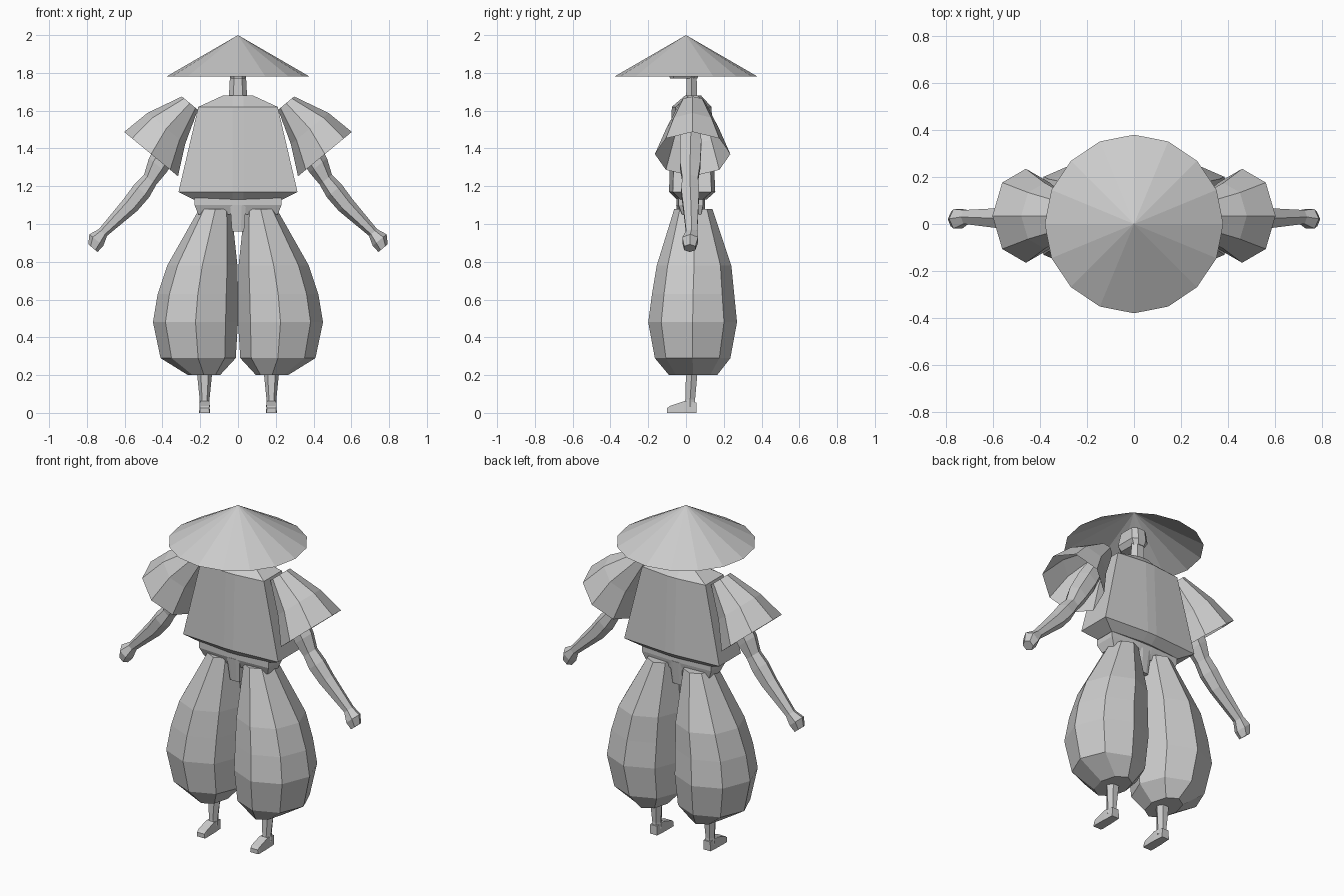
import bpy, bmesh, math
from mathutils import Vector

if "Cube" in bpy.data.objects:
    bpy.data.objects.remove(bpy.data.objects["Cube"])

grey = bpy.data.materials.new("plain grey")
grey.diffuse_color = (0.6, 0.6, 0.6, 1)
grey.use_nodes = True
grey.node_tree.nodes["Principled BSDF"].inputs["Base Color"].default_value = grey.diffuse_color


def loft(name, rings, caps=(True, True)):
    """Skin a list of equal-length point rings into one flat-shaded part."""
    bm = bmesh.new()
    loops = [[bm.verts.new(p) for p in r] for r in rings]
    n = len(loops[0])
    for a, b in zip(loops, loops[1:]):
        for i in range(n):
            j = (i + 1) % n
            bm.faces.new((a[i], a[j], b[j], b[i]))
    for cap, loop in zip(caps, (loops[0], loops[-1])):
        if cap:
            bm.faces.new(loop)
    bmesh.ops.remove_doubles(bm, verts=bm.verts, dist=1e-5)
    bmesh.ops.recalc_face_normals(bm, faces=bm.faces)
    me = bpy.data.meshes.new(name)
    bm.to_mesh(me)
    bm.free()
    me.materials.append(grey)
    ob = bpy.data.objects.new(name, me)
    bpy.context.collection.objects.link(ob)
    return ob


def ring(c, ru, rv, n, u=(1, 0, 0), v=(0, 1, 0), turn=0.0):
    """Ellipse of n points around c in the plane of u and v."""
    c, u, v = Vector(c), Vector(u), Vector(v)
    angles = [turn + 2 * math.pi * i / n for i in range(n)]
    return [c + u * ru * math.cos(a) + v * rv * math.sin(a) for a in angles]


def slab(z, hw, y0, y1, mid=0.03, bow=0.02):
    """Box-like section with slightly bowed front and back."""
    return [(-mid, y0, z), (mid, y0, z), (hw, y0 + bow, z), (hw, y1 - bow, z),
            (mid, y1, z), (-mid, y1, z), (-hw, y1 - bow, z), (-hw, y0 + bow, z)]


def both(name, rings, caps=(True, True)):
    """Build a part on the +x side and mirror it to -x."""
    for side, s in (("left", 1), ("right", -1)):
        loft(f"{side}_{name}", [[(s * p[0], p[1], p[2]) for p in r] for r in rings], caps)


# Hollow conical hat
bpy.ops.mesh.primitive_cone_add(vertices=16, radius1=0.38, radius2=0, depth=0.22,
                                end_fill_type='NOTHING', location=(0, 0, 1.89))
hat = bpy.context.object
hat.name = "hat"
hat.data.materials.append(grey)

# Head tucked into the hat, and neck
loft("head", [slab(1.77, 0.035, -0.085, 0.06, 0.02),
              slab(1.80, 0.055, -0.09, 0.07, 0.025),
              slab(1.87, 0.05, -0.07, 0.06, 0.025)])
loft("neck", [ring((0, 0.03, 1.64), 0.05, 0.035, 6),
              ring((0, 0.03, 1.79), 0.042, 0.03, 6)])

# Loose shirt with a turned-in hem
loft("shirt", [slab(1.13, 0.235, -0.05, 0.11),
               slab(1.17, 0.315, -0.09, 0.155),
               slab(1.62, 0.21, -0.075, 0.135),
               slab(1.68, 0.08, -0.005, 0.08)])

# Waist and crotch
loft("waist", [slab(1.05, 0.21, -0.03, 0.09, 0.04, 0.01),
               slab(1.10, 0.23, -0.05, 0.10, 0.04, 0.01),
               slab(1.16, 0.23, -0.05, 0.10, 0.04, 0.01)])
loft("crotch", [slab(0.96, 0.032, -0.035, 0.085, 0.015, 0.005),
                slab(1.10, 0.042, -0.052, 0.102, 0.02, 0.005)])

# Baggy trouser legs: height, inner x, outer x, front y, back y
trouser = [(0.20, 0.095, 0.265, -0.09, 0.165), (0.29, 0.012, 0.41, -0.165, 0.235),
           (0.48, 0.0, 0.45, -0.20, 0.27), (0.63, 0.0, 0.425, -0.18, 0.255),
           (0.78, 0.003, 0.375, -0.155, 0.24), (1.08, 0.035, 0.205, -0.062, 0.14)]
both("trouser_leg", [ring(((a + b) / 2, (c + d) / 2, z), (b - a) / 2, (d - c) / 2, 8)
                     for z, a, b, c, d in trouser])

# Shins and wedge feet
both("shin", [ring((0.177, 0.02, 0.03), 0.028, 0.035, 6),
              ring((0.177, 0.022, 0.07), 0.026, 0.03, 6),
              ring((0.177, 0.032, 0.24), 0.043, 0.036, 6)])


def foot_section(y, h, hw):
    return [(0.177 - hw, y, 0), (0.177 + hw, y, 0),
            (0.177 + hw * 0.9, y, h), (0.177 - hw * 0.9, y, h)]


both("foot", [foot_section(-0.10, 0.025, 0.026), foot_section(-0.085, 0.037, 0.029),
              foot_section(-0.01, 0.062, 0.028), foot_section(0.055, 0.055, 0.024)])

# Flared open sleeves: centre x, centre z, radius across, radius in depth
U = (0.77, 0, 0.635)
sleeve = [(0.46, 1.37, 0.185, 0.20), (0.38, 1.505, 0.13, 0.14), (0.255, 1.64, 0.055, 0.07)]
both("sleeve", [ring((x, 0.035, z), ru, rv, 8, U) for x, z, ru, rv in sleeve],
     caps=(False, True))

# Arms ending in fists
arm = [(0.27, 1.58, 0.05, 0.05, 0.03), (0.36, 1.42, 0.065, 0.065, 0.025),
       (0.425, 1.31, 0.06, 0.062, 0.022), (0.465, 1.235, 0.042, 0.048, 0.022),
       (0.51, 1.175, 0.052, 0.055, 0.022), (0.57, 1.10, 0.048, 0.048, 0.025),
       (0.715, 0.955, 0.028, 0.034, 0.03), (0.75, 0.915, 0.048, 0.048, 0.022),
       (0.768, 0.872, 0.032, 0.034, 0.02)]
both("arm", [ring((x, y, z), ru, rv, 6, U) for x, z, ru, rv, y in arm])
